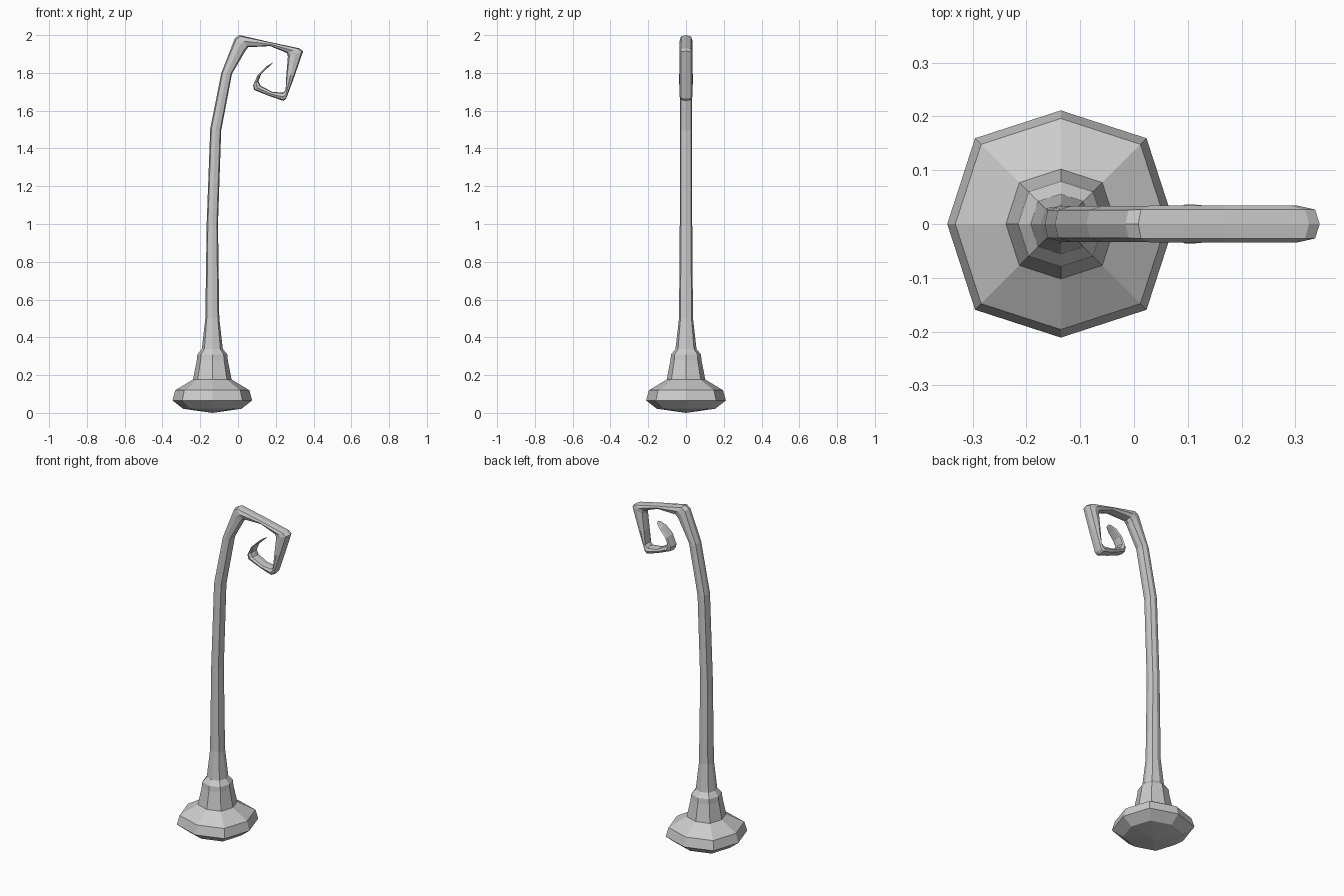
import bpy, bmesh, math

SIDES = 8
POLE_X = -0.136


def section(outer, inner, half_y, diag):
    """Octagonal ring spanning outer -> inner points in XZ; diag > 0.707 squares it off."""
    cx, cz = (outer[0] + inner[0]) / 2, (outer[1] + inner[1]) / 2
    ux, uz = (outer[0] - inner[0]) / 2, (outer[1] - inner[1]) / 2
    ring = []
    for i in range(SIDES):
        a = 2 * math.pi * i / SIDES
        k = diag / math.sqrt(0.5) if i % 2 else 1.0
        c, s = math.cos(a) * k, math.sin(a) * k
        ring.append((cx + ux * c, half_y * s, cz + uz * c))
    return ring


def loft(name, rings, start=None, end=None):
    """Skin a list of rings, closing the ends on a point where one is given."""
    bm = bmesh.new()
    loops = [[bm.verts.new(p) for p in r] for r in rings]
    for a, b in zip(loops, loops[1:]):
        for i in range(SIDES):
            j = (i + 1) % SIDES
            bm.faces.new((a[i], a[j], b[j], b[i]))
    for tip, loop in ((start, loops[0]), (end, loops[-1])):
        if tip:
            v = bm.verts.new(tip)
            for i in range(SIDES):
                bm.faces.new((loop[i], loop[(i + 1) % SIDES], v))
    bmesh.ops.recalc_face_normals(bm, faces=bm.faces)
    mesh = bpy.data.meshes.new(name)
    bm.to_mesh(mesh)
    bm.free()
    obj = bpy.data.objects.new(name, mesh)
    bpy.context.collection.objects.link(obj)
    return obj


def upright(r, z, diag):
    return section((POLE_X - r, z), (POLE_X + r, z), r, diag)


# Octagonal foot with collar: (radius, height)
foot = [(0.155, 0.022), (0.211, 0.066), (0.196, 0.12), (0.102, 0.177),
        (0.082, 0.28), (0.079, 0.31), (0.056, 0.338)]
loft("foot", [upright(r, z, 0.755) for r, z in foot], start=(POLE_X, 0, 0.0),
     end=(POLE_X, 0, 0.338))

# Leaning pole and angular curl: outer x, z, inner x, z, half width
curl = [
    (-0.192, 0.336, -0.080, 0.336, 0.056),
    (-0.173, 0.50, -0.099, 0.50, 0.037),
    (-0.166, 1.00, -0.106, 1.00, 0.033),
    (-0.147, 1.505, -0.089, 1.495, 0.033),
    (-0.088, 1.80, -0.032, 1.795, 0.033),
    (-0.016, 1.985, 0.038, 1.915, 0.033),   # top corner
    (0.008, 2.00, 0.054, 1.936, 0.034),
    (0.17, 1.963, 0.17, 1.942, 0.034),
    (0.325, 1.930, 0.258, 1.906, 0.034),    # right corner
    (0.345, 1.915, 0.264, 1.888, 0.034),
    (0.300, 1.785, 0.256, 1.79, 0.034),
    (0.255, 1.663, 0.252, 1.71, 0.034),     # lower corner
    (0.240, 1.652, 0.238, 1.695, 0.034),
    (0.165, 1.678, 0.180, 1.70, 0.034),
    (0.085, 1.710, 0.120, 1.732, 0.035),    # left corner
    (0.080, 1.735, 0.108, 1.755, 0.036),
    (0.105, 1.790, 0.122, 1.792, 0.036),
    (0.150, 1.834, 0.156, 1.826, 0.032),
    (0.180, 1.852, 0.181, 1.848, 0.018),
]
rings = [section((a, b), (c, d), w, 0.755 if i == 0 else 0.79)
         for i, (a, b, c, d, w) in enumerate(curl)]
loft("pole_and_curl", rings, start=(POLE_X, 0, 0.336), end=(0.186, 0, 1.857))
